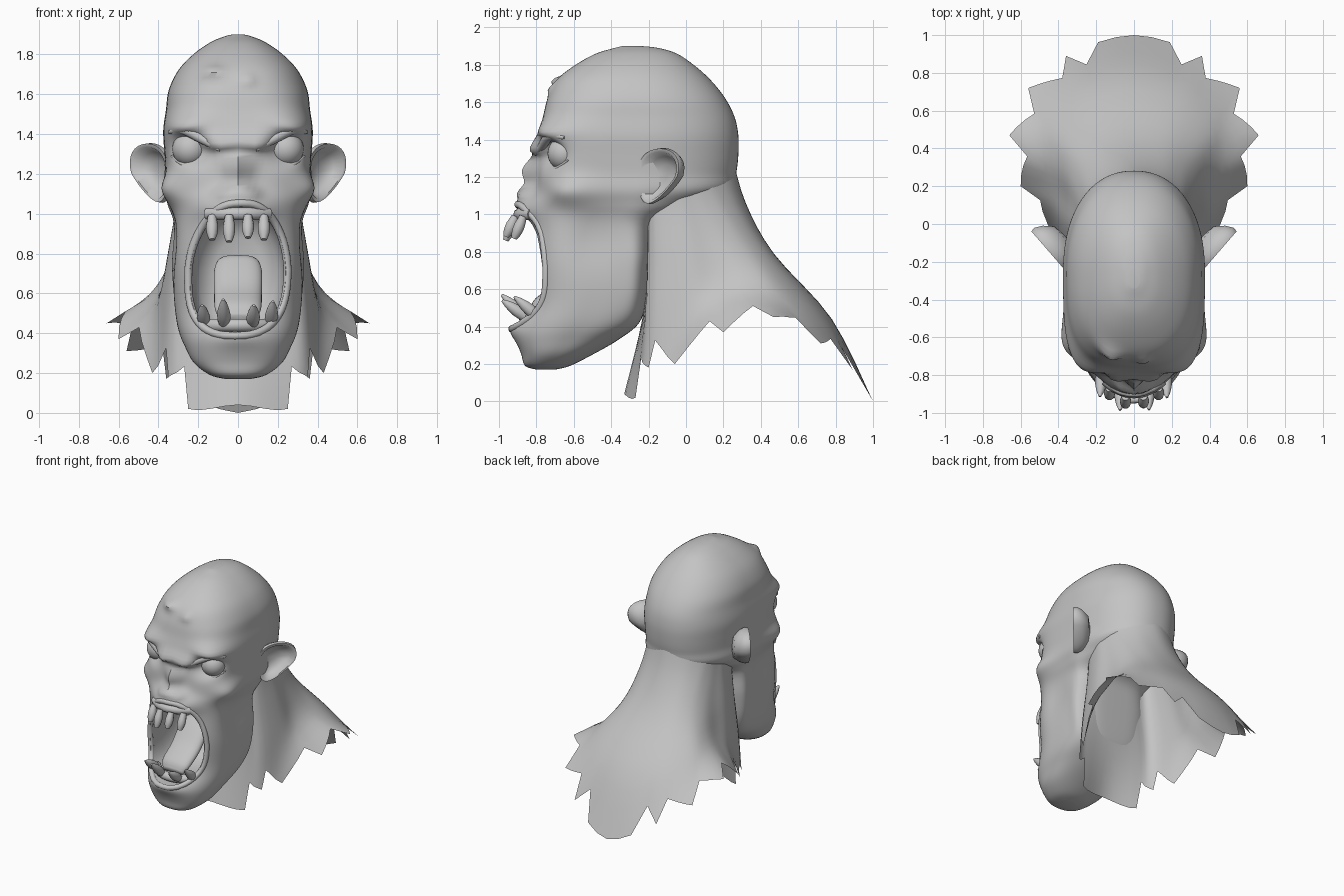
import bpy
import bmesh
from math import sin, cos, pi, exp, radians
from mathutils import Vector

default_cube = bpy.data.objects.get("Cube")
if default_cube:
    bpy.data.objects.remove(default_cube, do_unlink=True)

skin = bpy.data.materials.new("clay_grey")
skin.use_nodes = True
GREY = (0.55, 0.55, 0.55, 1)
skin.diffuse_color = GREY
for node in skin.node_tree.nodes:
    if node.type == 'BSDF_PRINCIPLED':
        node.inputs["Base Color"].default_value = GREY


def activate(ob):
    bpy.ops.object.select_all(action='DESELECT')
    ob.select_set(True)
    bpy.context.view_layer.objects.active = ob


def finish(ob, angle=45):
    ob.data.materials.clear()
    ob.data.materials.append(skin)
    activate(ob)
    if ob.type == 'CURVE':
        bpy.ops.object.convert(target='MESH')
    bpy.ops.object.shade_smooth_by_angle(angle=radians(angle))


def spline(points, steps, closed=False):
    """Catmull-Rom curve through points of any dimension."""
    pts = [Vector(p) for p in points]
    n = len(pts)

    def at(i):
        return pts[i % n] if closed else pts[max(0, min(n - 1, i))]
    out = []
    for i in range(n if closed else n - 1):
        a, b, c, d = at(i - 1), at(i), at(i + 1), at(i + 2)
        for k in range(steps):
            t = k / steps
            out.append(0.5 * (2 * b + (c - a) * t + (2 * a - 5 * b + 4 * c - d) * t * t
                              + (3 * b - a - 3 * c + d) * t ** 3))
    return out if closed else out + [pts[-1]]


def loft(name, rows, caps=True):
    """Skin a stack of closed rings."""
    bm = bmesh.new()
    grid = [[bm.verts.new(p) for p in row] for row in rows]
    n = len(grid[0])
    for low, high in zip(grid, grid[1:]):
        for c in range(n):
            d = (c + 1) % n
            bm.faces.new((low[c], low[d], high[d], high[c]))
    if caps:
        bm.faces.new(grid[0])
        bm.faces.new(grid[-1])
    bmesh.ops.recalc_face_normals(bm, faces=bm.faces)
    me = bpy.data.meshes.new(name)
    bm.to_mesh(me)
    bm.free()
    ob = bpy.data.objects.new(name, me)
    bpy.context.collection.objects.link(ob)
    return ob


def tube(name, points, radii, cyclic=False):
    cu = bpy.data.curves.new(name, 'CURVE')
    cu.dimensions = '3D'
    cu.bevel_depth = 1
    cu.bevel_resolution = 3
    cu.use_fill_caps = not cyclic
    sp = cu.splines.new('POLY')
    sp.points.add(len(points) - 1)
    for i, p in enumerate(points):
        sp.points[i].co = (*p, 1)
        sp.points[i].radius = radii[i]
    sp.use_cyclic_u = cyclic
    ob = bpy.data.objects.new(name, cu)
    bpy.context.collection.objects.link(ob)
    finish(ob)


def power(v, n):
    return (1 if v >= 0 else -1) * abs(v) ** (2 / n)


# Head sections: height, half width, front, back
sections = spline([
    (.17, .06, -.8, -.7), (.19, .14, -.86, -.62), (.25, .22, -.88, -.5),
    (.33, .265, -.9, -.36), (.42, .3, -.88, -.25), (.55, .32, -.84, -.21),
    (.75, .335, -.84, -.19), (.95, .33, -.83, -.16), (1.05, .35, -.82, .06),
    (1.13, .37, -.8, .24), (1.22, .365, -.79, .268), (1.32, .37, -.79, .28),
    (1.42, .375, -.79, .28), (1.52, .362, -.765, .26), (1.62, .348, -.74, .21),
    (1.72, .3, -.69, .13), (1.8, .225, -.59, .04), (1.86, .14, -.48, -.05),
    (1.89, .07, -.38, -.15), (1.9, .03, -.34, -.24)], 5)

# Sculpted lumps and hollows: centre, reach, push (mirrored when off centre)
lumps = [
    ((.24, -.76, 1.33), (.09, .2, .075), (0, .11, 0)),       # eye socket
    ((.1, -.8, 1.37), (.09, .2, .045), (0, -.05, -.025)),    # inner brow
    ((.27, -.74, 1.46), (.12, .2, .05), (.015, -.04, -.02)), # outer brow
    ((.34, -.62, 1.12), (.1, .14, .08), (.045, -.03, 0)),    # cheekbone
    ((.36, -.5, .85), (.1, .15, .16), (-.03, 0, 0)),         # cheek hollow
    ((.35, -.25, .6), (.1, .07, .4), (.03, 0, 0)),           # jaw edge
    ((0, -.82, 1.23), (.06, .2, .08), (0, -.09, 0)),         # nose bridge
    ((0, -.85, 1.12), (.07, .2, .045), (0, -.07, 0)),        # nose tip
    ((.075, -.85, 1.1), (.04, .2, .03), (0, -.03, 0)),       # nostril wing
    ((0, -.82, 1.03), (.17, .3, .07), (0, -.09, 0)),         # upper muzzle
    ((0, -.9, .39), (.18, .3, .06), (0, -.05, 0)),           # lower lip
]
scars = [((-.13, -.7, 1.71), (.06, .15, .03), (0, -.035, .01)),
         ((.05, -.71, 1.67), (.035, .15, .03), (0, -.02, 0))]
mirrored = [((-c[0], c[1], c[2]), s, (-d[0], d[1], d[2])) for c, s, d in lumps if c[0]]


def sculpt(p):
    out = Vector(p)
    for c, s, d in lumps + mirrored + scars:
        out += Vector(d) * exp(-sum(((p[i] - c[i]) / s[i]) ** 2 for i in range(3)))
    return out


def front_power(z):
    return 2.4 + 1.5 * exp(-((z - 1.35) / .22) ** 2)


def head_ring(z, w, f, b, count=112):
    mid, half = (f + b) / 2, (b - f) / 2
    nf = front_power(z)
    nb = 2.2 + 2 * exp(-((z - .7) / .33) ** 4)
    ring = []
    for i in range(count):
        a = 2 * pi * i / count
        n = nb if sin(a) > 0 else nf
        ring.append(sculpt((w * power(cos(a), n), mid + half * power(sin(a), n), z)))
    return ring


def face_point(x, z):
    """Point on the face surface at a given place seen from the front."""
    _, w, f, b = min(sections, key=lambda s: abs(s[0] - z))
    n = front_power(z)
    depth = max(0, 1 - abs(x / w) ** n) ** (1 / n)
    return sculpt((x, (f + b) / 2 - (b - f) / 2 * depth, z))


def mouth_outline(scale, count=56):
    pts = []
    for i in range(count):
        a = 2 * pi * i / count
        taper = 1 - .25 * max(0, sin(a))
        pts.append((.24 * scale * taper * power(cos(a), 2.7) + .015 * sin(a),
                    .72 + .32 * scale * power(sin(a), 2.7)))
    return pts


# Head with the open mouth carved out
head = loft("head", [head_ring(*s) for s in sections])
cutter = loft("mouth_cutter", [[(x, y, z) for x, z in mouth_outline(s)] for y, s in
                               ((-1.4, 1), (-.62, 1), (-.48, .94), (-.4, .8), (-.36, .5))])
cutter.hide_render = True
cut = head.modifiers.new("mouth", 'BOOLEAN')
cut.operation = 'DIFFERENCE'
cut.solver = 'EXACT'
cut.object = cutter
activate(head)
bpy.ops.object.modifier_apply(modifier=cut.name)
bpy.data.objects.remove(cutter, do_unlink=True)
finish(head)

# Lips
lip = [face_point(x, z) + Vector((0, .01, 0)) for x, z in mouth_outline(1.04)]
tube("lips", lip, [.02] * len(lip), cyclic=True)

# Neck and torn shoulder skin: columns from nape to throat, each from skull to rim
columns = [
    [(0, .25, 1.3), (0, .32, 1.06), (0, .47, .79), (0, .78, .44), (0, 1, 0)],
    [(.14, .2, 1.3), (.15, .28, 1.06), (.17, .44, .8), (.27, .7, .49), (.36, .89, .17)],
    [(.24, .1, 1.3), (.24, .2, 1.06), (.28, .36, .8), (.42, .52, .57), (.56, .72, .31)],
    [(.29, .02, 1.3), (.28, .12, 1.06), (.33, .25, .8), (.44, .34, .6), (.66, .47, .45)],
    [(.3, -.05, 1.3), (.3, .04, 1.06), (.34, .12, .8), (.41, .16, .57), (.6, .2, .37)],
    [(.31, -.1, 1.3), (.31, -.05, 1.06), (.35, -.02, .8), (.39, 0, .55), (.43, -.06, .2)],
    [(.28, -.2, 1.3), (.27, -.19, 1.06), (.29, -.19, .8), (.33, -.19, .5), (.35, -.2, .18)],
    [(.15, -.2, 1.3), (.15, -.2, 1.06), (.15, -.2, .8), (.21, -.22, .48), (.25, -.27, .02)],
    [(0, -.2, 1.3), (0, -.2, 1.06), (0, -.2, .8), (0, -.23, .46), (0, -.33, .04)]]
columns += [[(-x, y, z) for x, y, z in col] for col in columns[7:0:-1]]
fine = [spline(col, 4) for col in columns]
neck_rows = [spline([col[r] for col in fine], 4, closed=True) for r in range(len(fine[0]))]


def tear(k):
    """How deep the rim is notched, from nape (0) to throat (32)."""
    if k < 4:
        return 1 if k == 3 else 0
    if k > 28 or k % 4 == 0:
        return 0
    return (4 - k % 4) / 3 if k < 20 else (k % 4) / 3


for a, anchor in enumerate(neck_rows[-5]):
    for row in neck_rows[-4:]:
        row[a] = row[a].lerp(anchor, .42 * tear(min(a, 64 - a)))
finish(loft("neck_skin", neck_rows, caps=False))

# Ears: cupped shells leaning back and out, narrowing to the lobe
ear_profile = [(.15, -.09), (.6, -.08), (.88, -.035), (1, .005), (.98, .03),
               (.86, .028), (.7, -.015), (.4, -.04), (.1, -.045)]
for side, label in ((1, "left"), (-1, "right")):
    rows = []
    for r, depth in ear_profile:
        ring = []
        for i in range(32):
            a = 2 * pi * i / 32
            v = r * sin(a)
            u = r * cos(a) * (.14 + .045 * v) - .06 * max(0, -v) + .015 * v
            x, y = .425 + .65 * u + .75 * depth, -.13 + .75 * u - .65 * depth
            ring.append((side * x, y, 1.205 + .15 * v))
        rows.append(ring)
    finish(loft(label + "_ear", rows), 60)

    # Eyeball with heavy slanted brow fold and thin lower lid
    bpy.ops.mesh.primitive_uv_sphere_add(segments=32, ring_count=20, radius=.09,
                                         location=(side * .24, -.65, 1.325))
    eye = bpy.context.object
    eye.name = label + "_eye"
    finish(eye)
    folds = {
        "brow_fold": (.026, [(.09, -.805, 1.32), (.17, -.765, 1.37),
                             (.27, -.725, 1.42), (.345, -.65, 1.41)]),
        "lower_eyelid": (.012, [(.13, -.76, 1.28), (.19, -.715, 1.25),
                                (.27, -.695, 1.245), (.335, -.63, 1.29)])}
    for kind, (size, pts) in folds.items():
        path = spline([(side * x, y, z) for x, y, z in pts], 6)
        end = len(path) - 1
        tube(f"{label}_{kind}", path,
             [size * (.3 + .7 * sin(pi * i / end)) for i in range(end + 1)])

# Gums, upper teeth and forward-leaning lower tusks
for name, y, z, reach in (("upper_gum", -.89, 1.0, .15), ("lower_gum", -.86, .44, .19)):
    arc = [(reach * t / 8, y + 3 * (reach * t / 8) ** 2, z) for t in range(-8, 9)]
    tube(name, arc, [.033] * len(arc))


def tooth(name, root, tip, size, shape):
    root, tip = Vector(root), Vector(tip)
    path = [root.lerp(tip, t / 5) for t in range(6)]
    tube(name, path, [size * s for s in shape])


for i, (x, length) in enumerate(((-.13, .11), (-.045, .12), (.05, .1), (.13, .11))):
    y = -.92 + 3 * x * x
    tooth(f"upper_tooth_{i + 1}", (x, y, .99), (x, y - .05, .98 - length), .03,
          (.7, .85, 1, 1, .85, .5))
for i, (x, length) in enumerate(((-.17, .08), (-.07, .11), (.075, .08), (.165, .1))):
    y = -.87 + 3 * x * x
    tooth(f"lower_tooth_{i + 1}", (x, y, .45), (x * 1.06, y - .13, .46 + length), .033,
          (.85, 1, 1, .85, .6, .2))

# Tongue rising towards the throat
tongue_path = spline([(-.82, .47, .085, .025), (-.78, .52, .115, .04), (-.66, .6, .12, .045),
                      (-.56, .71, .12, .045), (-.5, .76, .1, .04), (-.4, .74, .07, .03)], 4)
turn = [2 * pi * i / 28 for i in range(28)]
tongue = [[(w * power(cos(a), 3), y - .6 * h * sin(a), z + .8 * h * sin(a)) for a in turn]
          for y, z, w, h in tongue_path]
finish(loft("tongue", tongue), 60)
